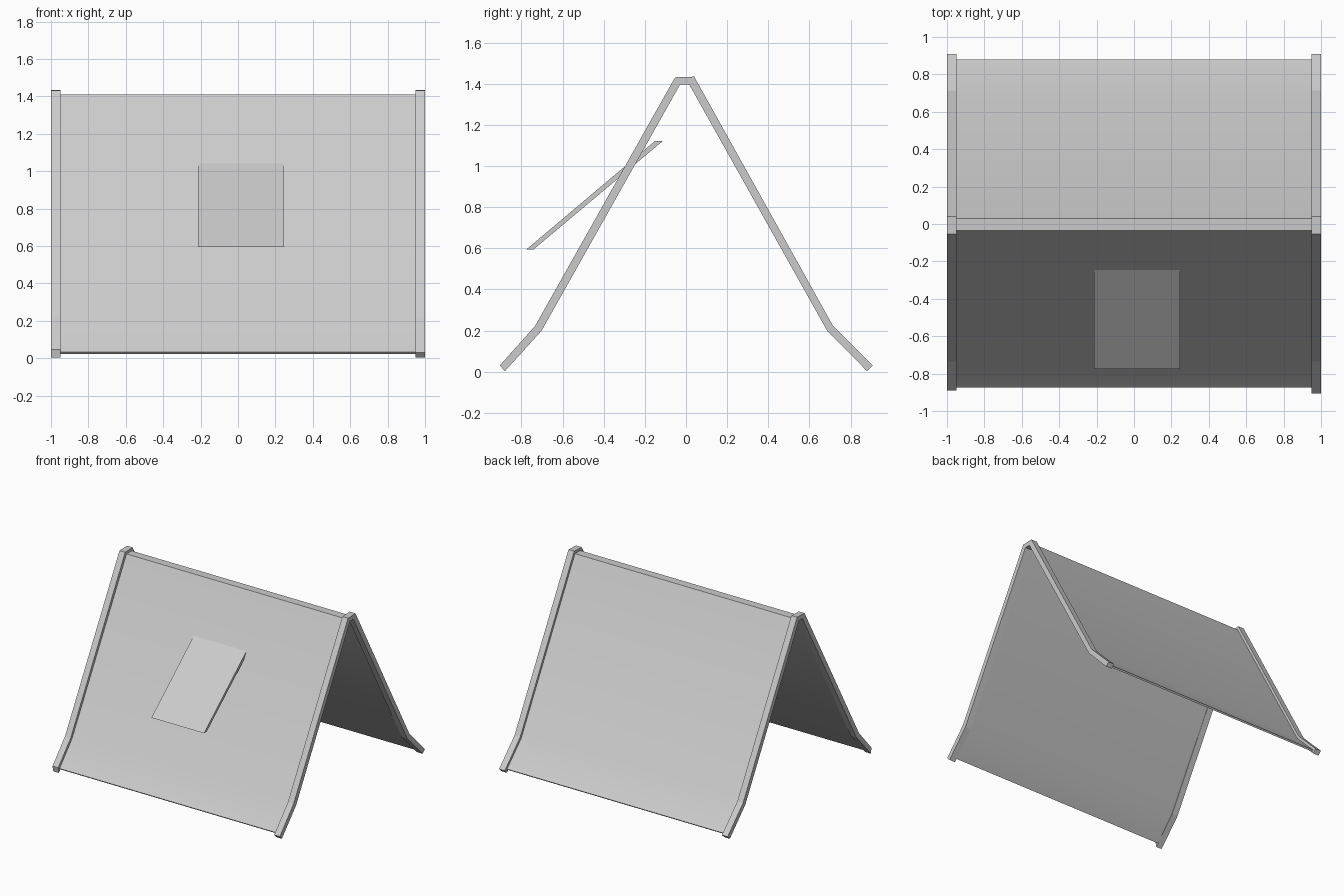
import bpy, bmesh

if "Cube" in bpy.data.objects:
    bpy.data.objects.remove(bpy.data.objects["Cube"])


def prism(name, profile, x0, x1, smooth=False):
    """Extrude a closed (y, z) profile along x."""
    bm = bmesh.new()
    a = [bm.verts.new((x0, y, z)) for y, z in profile]
    b = [bm.verts.new((x1, y, z)) for y, z in profile]
    n = len(profile)
    for i in range(n):
        j = (i + 1) % n
        bm.faces.new((a[i], a[j], b[j], b[i]))
    caps = [bm.faces.new(a[::-1]), bm.faces.new(b)]
    bmesh.ops.triangulate(bm, faces=caps)
    bmesh.ops.recalc_face_normals(bm, faces=bm.faces)
    mesh = bpy.data.meshes.new(name)
    bm.to_mesh(mesh)
    bm.free()
    obj = bpy.data.objects.new(name, mesh)
    bpy.context.collection.objects.link(obj)
    if smooth:
        bpy.context.view_layer.objects.active = obj
        obj.select_set(True)
        bpy.ops.object.shade_smooth_by_angle(angle=0.5)
        obj.select_set(False)
    return obj


# Gable trim boards: outer and inner outlines from front foot to back foot
outer = [(-0.905, 0.030), (-0.734, 0.222), (-0.053, 1.431),
         (0.040, 1.434), (0.715, 0.222), (0.908, 0.030)]
inner = [(-0.880, 0.003), (-0.702, 0.199), (-0.028, 1.397),
         (0.015, 1.397), (0.686, 0.199), (0.880, 0.003)]
prism("right_gable_trim", outer + inner[::-1], 0.95, 1.0)

# The left board has a shorter front foot
left_outer = [(-0.890, 0.047)] + outer[1:]
left_inner = [(-0.882, 0.003)] + inner[1:]
prism("left_gable_trim", left_outer + left_inner[::-1], -1.0, -0.95)

# Roof sheet, recessed between the trims
roof_outer = [(-0.873, 0.034), (-0.718, 0.208), (-0.036, 1.411),
              (0.030, 1.411), (0.701, 0.208), (0.879, 0.032)]
roof_inner = [(-0.864, 0.024), (-0.707, 0.200), (-0.029, 1.400),
              (0.023, 1.400), (0.690, 0.200), (0.870, 0.022)]
prism("roof_sheet", roof_outer + roof_inner[::-1], -0.955, 0.955, smooth=True)

# Slanted panel piercing the front slope
prism("roof_hatch", [(-0.775, 0.595), (-0.740, 0.595),
                     (-0.112, 1.122), (-0.150, 1.122)], -0.215, 0.245)
